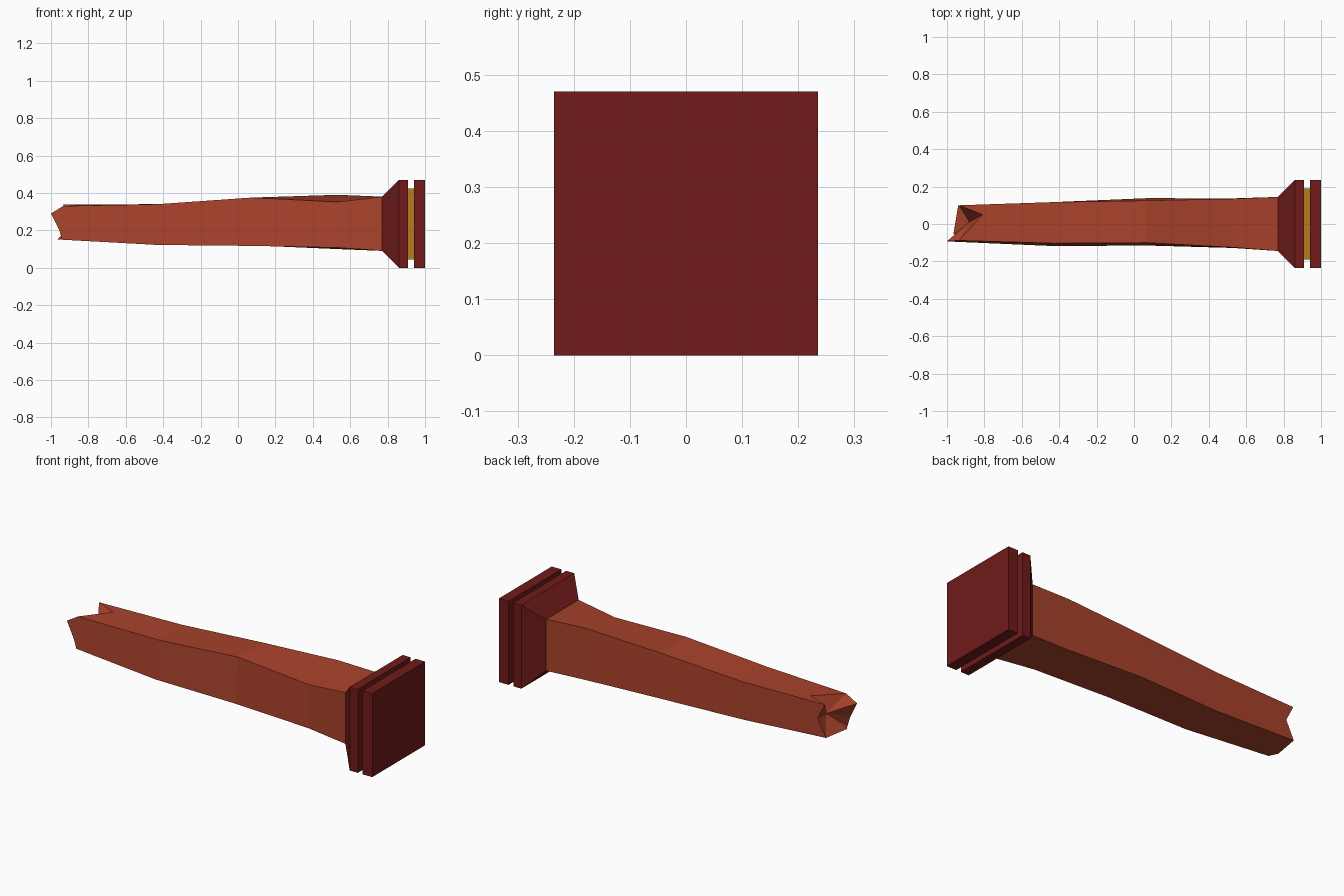
import bpy, bmesh

if "Cube" in bpy.data.objects:
    bpy.data.objects.remove(bpy.data.objects["Cube"])


def material(name, rgb):
    m = bpy.data.materials.new(name)
    m.diffuse_color = (*rgb, 1)
    m.use_nodes = True
    m.node_tree.nodes["Principled BSDF"].inputs["Base Color"].default_value = m.diffuse_color
    return m


CLAY = material("clay", (0.40, 0.055, 0.024))
RED = material("dark_red", (0.16, 0.011, 0.010))
GOLD = material("gold", (0.46, 0.20, 0.015))
CZ = 0.235


def add_object(name, bm, mat):
    bmesh.ops.recalc_face_normals(bm, faces=bm.faces)
    me = bpy.data.meshes.new(name)
    bm.to_mesh(me)
    bm.free()
    me.materials.append(mat)
    ob = bpy.data.objects.new(name, me)
    bpy.context.collection.objects.link(ob)
    return ob


def loft_square(name, stations, mat):
    """Capped square loft along x from (x, half size) stations."""
    bm = bmesh.new()
    rings = [[bm.verts.new((x, sy * h, CZ + sz * h))
              for sy, sz in ((-1, -1), (-1, 1), (1, 1), (1, -1))]
             for x, h in stations]
    for a, b in zip(rings, rings[1:]):
        for i in range(4):
            bm.faces.new((a[i], a[i - 1], b[i - 1], b[i]))
    bm.faces.new(rings[0])
    bm.faces.new(rings[-1])
    add_object(name, bm, mat)


# Plinth: end slab, gold band, flared collar
loft_square("base_slab", [(0.94, 0.235), (1.0, 0.235)], RED)
loft_square("gold_band", [(0.90, 0.19), (0.95, 0.19)], GOLD)
loft_square("flared_collar", [(0.77, 0.145), (0.86, 0.235), (0.91, 0.235)], RED)

# Broken shaft: hand-hewn rings, corners front-bottom, front-top, back-top, back-bottom
sections = [
    (0.78, [(-.145, .09), (-.145, .38), (.145, .38), (.145, .09)]),
    (0.53, [(-.128, .108), (-.125, .352), (.135, .39), (.137, .10)]),
    (0.07, [(-.115, .117), (-.10, .375), (.125, .37), (.138, .12)]),
    (-0.43, [(-.118, .122), (-.103, .34), (.117, .34), (.112, .125)]),
]
# Jagged end: each corner followed by the break points towards the next corner
broken = [
    [(-.94, -.095, .15), (-.955, -.095, .20), (-1.0, -.092, .29)],
    [(-.935, -.088, .33), (-.81, .05, .336)],
    [(-.935, .10, .338), (-.89, .10, .25)],
    [(-.94, .098, .152), (-.965, -.05, .152)],
]
bm = bmesh.new()
rings = [[bm.verts.new((x, y, z)) for y, z in pts] for x, pts in sections]
for a, b in zip(rings, rings[1:]):
    for i in range(4):
        bm.faces.new((a[i], a[i - 1], b[i - 1], b[i]))
bm.faces.new(rings[0])
end = [[bm.verts.new(p) for p in side] for side in broken]
for i in range(4):
    j = (i + 1) % 4
    bm.faces.new([rings[-1][j], rings[-1][i]] + end[i] + [end[j][0]])
rim = [v for side in end for v in side]
hollow = bm.verts.new((-.88, .01, .24))
for i in range(len(rim)):
    bm.faces.new((rim[i - 1], rim[i], hollow))
add_object("broken_shaft", bm, CLAY)
